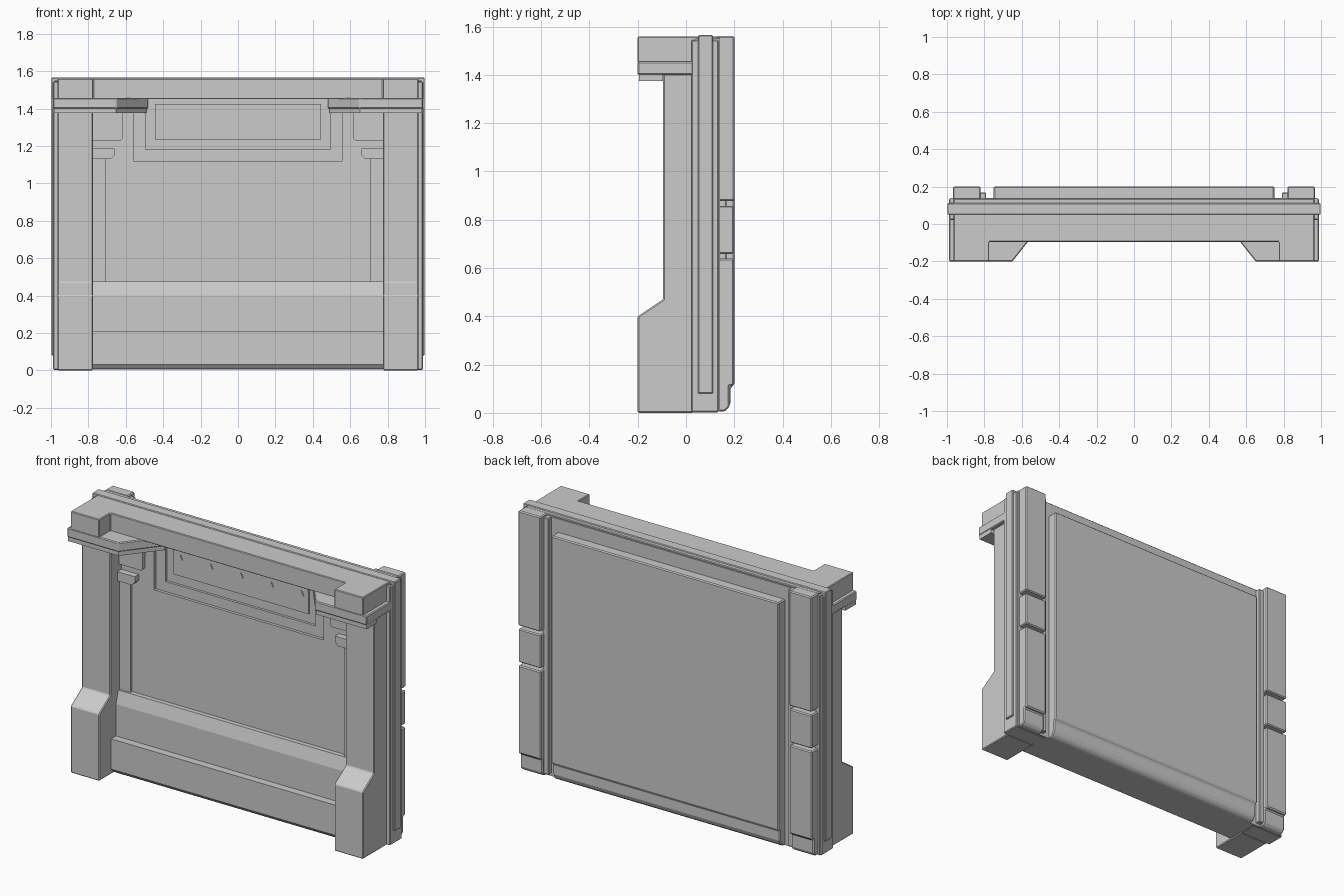
import bpy, bmesh

if "Cube" in bpy.data.objects:
    bpy.data.objects.remove(bpy.data.objects["Cube"])


def prism(name, pts, axis, lo, hi, mirror=False, bevel=0.0):
    """Extrude a 2D outline along an axis: x uses (y,z), y uses (x,z), z uses (x,y)."""
    place = {'x': lambda a, b, t: (t, a, b),
             'y': lambda a, b, t: (a, t, b),
             'z': lambda a, b, t: (a, b, t)}[axis]
    bm = bmesh.new()
    ends = [[bm.verts.new(place(a, b, t)) for a, b in pts] for t in (lo, hi)]
    n = len(pts)
    bm.faces.new(ends[0])
    bm.faces.new(ends[1][::-1])
    for i in range(n):
        j = (i + 1) % n
        bm.faces.new((ends[0][i], ends[1][i], ends[1][j], ends[0][j]))
    bmesh.ops.recalc_face_normals(bm, faces=bm.faces)
    mesh = bpy.data.meshes.new(name)
    bm.to_mesh(mesh)
    bm.free()
    ob = bpy.data.objects.new(name, mesh)
    bpy.context.collection.objects.link(ob)
    if bevel:
        mod = ob.modifiers.new("Bevel", 'BEVEL')
        mod.width = bevel
        mod.segments = 1
        mod.limit_method = 'ANGLE'
    if mirror:
        mod = ob.modifiers.new("Mirror", 'MIRROR')
        mod.use_mirror_merge = False
    return ob


def box(name, x, y, z, mirror=False, bevel=0.0):
    pts = [(y[0], z[0]), (y[1], z[0]), (y[1], z[1]), (y[0], z[1])]
    return prism(name, pts, 'x', x[0], x[1], mirror, bevel)


def notched_wall(name, half, bottom, y0, y1):
    """Wall layer with an opening cut down from its top edge."""
    prism(name, [(-.78, .3), (.78, .3), (.78, 1.46), (half, 1.46), (half, bottom),
                 (-half, bottom), (-half, 1.46), (-.78, 1.46)], 'y', y0, y1)


# Core slab and side frames
box("core_slab", (-.98, .98), (.04, .14), (.005, 1.55))
box("side_frame", (.775, .988), (.022, .135), (.002, 1.545), True, .005)

# Raised rib running over the top and down both sides
rib = [(-.998, .08), (-.998, 1.565), (.998, 1.565), (.998, .08),
       (.97, .08), (.97, 1.53), (-.97, 1.53), (-.97, .08)]
prism("wrap_rib", rib, 'y', .05, .112, bevel=.004)

# Front columns with wider sloped feet
column = [(-.2, 0), (.03, 0), (.03, 1.46), (-.095, 1.46), (-.095, .47), (-.2, .4)]
prism("front_column", column, 'x', .775, .965, True, .005)

# Stepped front wall around the recessed opening
notched_wall("front_wall", .56, 1.12, .008, .025)
notched_wall("opening_step", .495, 1.18, .025, .05)

# Base: lower bar, ledge and steep sill
base = [(.06, .008), (-.07, .008), (-.088, .03), (-.088, .21), (-.042, .21),
        (-.042, .4), (-.02, .475), (.06, .475)]
prism("base_sill", base, 'x', -.78, .78)

# Pilasters, caps and upper corner brackets
box("pilaster", (.705, .78), (-.008, .03), (.46, 1.14), True)
cap = [(.78, 1.13), (.68, 1.13), (.66, 1.15), (.66, 1.185), (.78, 1.185)]
prism("pilaster_cap", cap, 'y', -.03, .03, True)
bracket = [(.78, 1.225), (.63, 1.225), (.618, 1.237), (.618, 1.42), (.78, 1.42)]
prism("corner_bracket", bracket, 'y', -.015, .03, True)

# Recessed panel with upper lip and small hanging teeth
box("recess_panel", (-.445, .445), (.03, .06), (1.235, 1.425))
box("panel_lip", (-.445, .445), (.024, .05), (1.365, 1.425))
for i in range(5):
    x = -.4 + .2 * i
    prism("panel_tooth", [(x - .015, 1.335), (x + .015, 1.335), (x, 1.365)],
          'y', .024, .04)

# Top beam with forward corner blocks
beam = [(-.965, .135), (-.965, -.2), (-.775, -.2), (-.775, -.095),
        (.775, -.095), (.775, -.2), (.965, -.2), (.965, .135)]
prism("top_beam", beam, 'z', 1.45, 1.56, bevel=.004)

# Collars under the beam, inner ends angled back to the wall
collar = [(.988, -.2), (.65, -.2), (.48, .015), (.48, .03), (.988, .03)]
prism("collar", collar, 'z', 1.4, 1.455, True, .005)
collar_under = [(.985, -.195), (.652, -.195), (.49, .01), (.775, .01),
                (.775, -.095), (.985, -.095)]
prism("collar_underside", collar_under, 'z', 1.375, 1.405, True)

# Back panel with stepped, rounded lower edge
back = [(.13, .005), (.155, .005), (.175, .02), (.185, .045), (.185, .105),
        (.2, .115), (.2, 1.47), (.13, 1.47)]
prism("back_panel", back, 'x', -.75, .75, bevel=.006)

# Back pillars in three segments, beside a narrow strip
box("pillar_strip", (.79, .83), (.13, .168), (.02, 1.55), True, .004)
foot = [(.13, .005), (.16, .005), (.18, .025), (.18, .11), (.198, .115),
        (.198, .64), (.13, .64)]
prism("pillar_lower", foot, 'x', .82, .968, True, .006)
box("pillar_middle", (.82, .968), (.13, .198), (.658, .858), True, .006)
box("pillar_upper", (.82, .968), (.13, .2), (.877, 1.562), True, .006)
